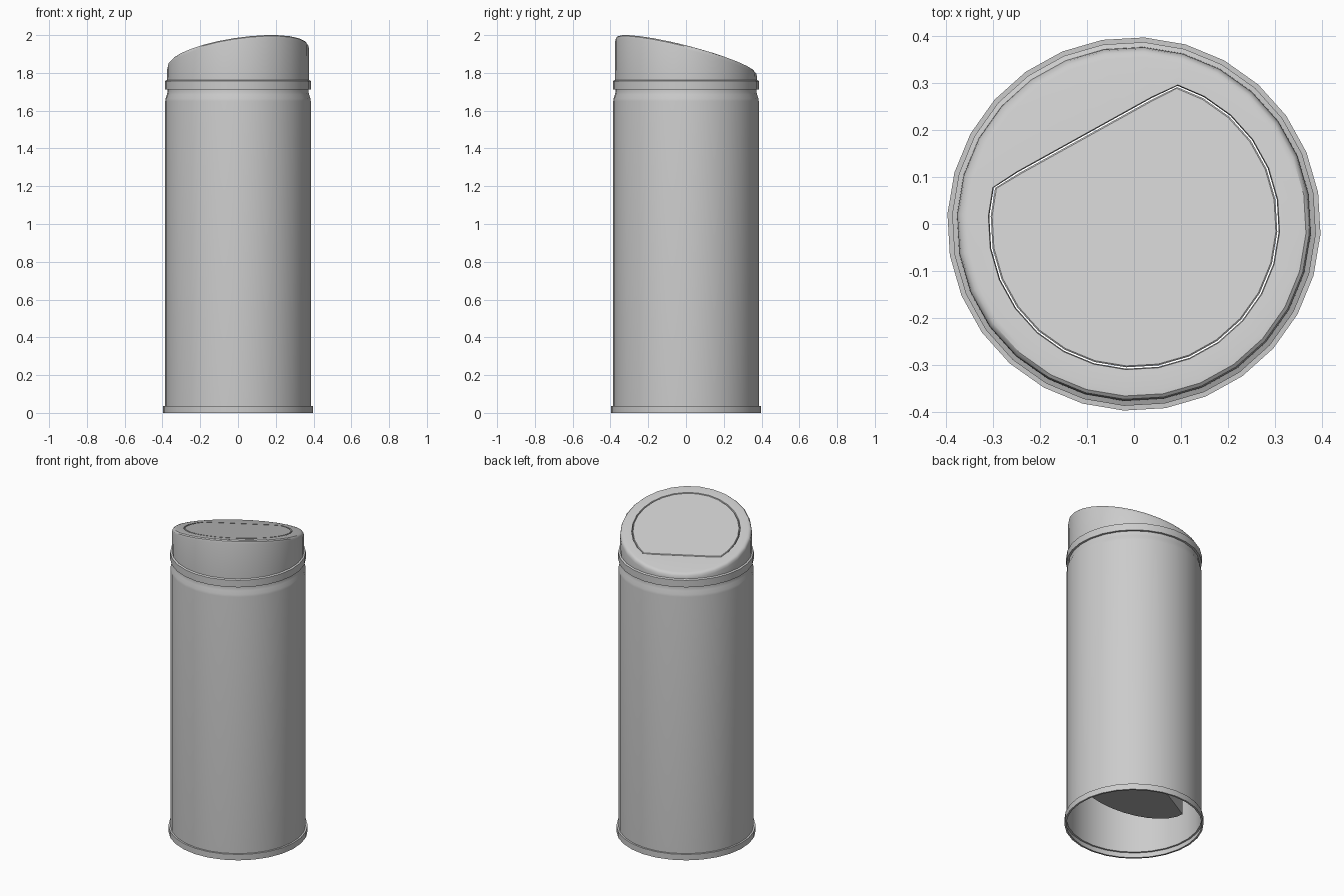
import bpy, bmesh, math

if "Cube" in bpy.data.objects:
    bpy.data.objects.remove(bpy.data.objects["Cube"])

N = 28                       # sides around the bin
LOW = math.radians(119)      # heading of the low side of the slanted lid
SLOPE, LID_Z = 0.29, 1.896   # tilt of the lid and its height on the axis
REL = [math.tau * (i + 0.5) / N for i in range(N)]


def slanted(x, y, base):
    return base - SLOPE * (x * math.cos(LOW) + y * math.sin(LOW))


def flat_ring(r, z):
    return [(r * math.cos(a + LOW), r * math.sin(a + LOW), z) for a in REL]


def tilted_ring(r, base):
    return [(x, y, slanted(x, y, base)) for x, y, _ in flat_ring(r, 0)]


def d_ring(r, base):
    """Circle cut by a chord on the low side, with softened corners."""
    pts = []
    for a in REL:
        rel = (a + math.pi) % math.tau - math.pi
        m = abs(math.degrees(rel))
        if 30 < m < 34:
            m = 37
        elif 44 < m < 46:
            m = 46.5
        rad = r
        if m < 44:
            rad = min(r, (r - 0.092) / math.cos(math.radians(m)))
        t = math.copysign(math.radians(m), rel) + LOW
        x, y = rad * math.cos(t), rad * math.sin(t)
        pts.append((x, y, slanted(x, y, base)))
    return pts


def loft(name, rings, caps=False):
    bm = bmesh.new()
    vs = [[bm.verts.new(p) for p in ring] for ring in rings]
    for a, b in zip(vs, vs[1:]):
        for i in range(N):
            j = (i + 1) % N
            bm.faces.new((a[i], a[j], b[j], b[i]))
    if caps:
        bm.faces.new(vs[0][::-1])
        bm.faces.new(vs[-1])
    me = bpy.data.meshes.new(name)
    bm.to_mesh(me)
    bm.free()
    ob = bpy.data.objects.new(name, me)
    bpy.context.collection.objects.link(ob)
    bpy.ops.object.select_all(action='DESELECT')
    ob.select_set(True)
    bpy.context.view_layer.objects.active = ob
    bpy.ops.object.shade_smooth_by_angle(angle=math.radians(35))
    return ob


# Open-bottomed body with foot rim, shoulder and neck
body = [(0.386, 0.0), (0.397, 0.0), (0.397, 0.037), (0.386, 0.037),
        (0.386, 1.65), (0.384, 1.665), (0.377, 1.685), (0.374, 1.70), (0.374, 1.72)]
loft("body", [flat_ring(r, z) for r, z in body])

# Collar band under the lid
collar = [(0.374, 1.713), (0.387, 1.713), (0.387, 1.757), (0.376, 1.762)]
loft("collar", [flat_ring(r, z) for r, z in collar])

# Slanted lid with rounded edge and an opening for the flap
loft("lid", [flat_ring(0.377, 1.755),
             tilted_ring(0.376, LID_Z - 0.022), tilted_ring(0.373, LID_Z - 0.009),
             tilted_ring(0.366, LID_Z - 0.002), tilted_ring(0.355, LID_Z),
             d_ring(0.310, LID_Z), d_ring(0.308, LID_Z - 0.012)])

# Flap whose body drops deep inside as the inner bucket
loft("flap_and_bucket", [d_ring(0.305, 0.20), d_ring(0.305, LID_Z - 0.003),
                         d_ring(0.302, LID_Z)], caps=True)
